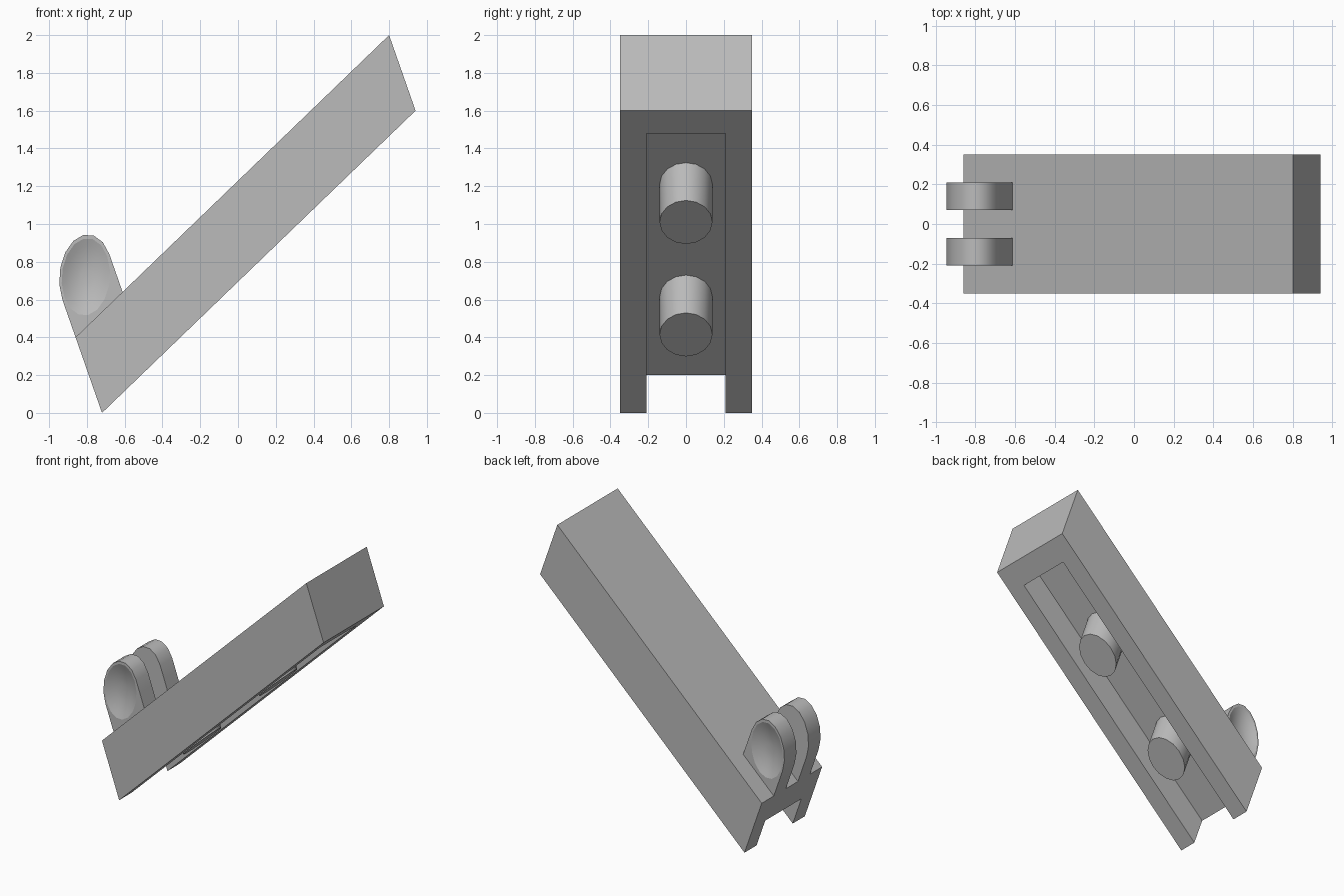
import bpy, bmesh, math
from mathutils import Vector

if "Cube" in bpy.data.objects:
    bpy.data.objects.remove(bpy.data.objects["Cube"])

# Sheared frame: u runs up the slope, v through the thickness (both 0..1 on the body)
ORIGIN = Vector((-0.72, 0, 0))
U = Vector((1.66, 0, 1.6))
V = Vector((-0.14, 0, 0.4))

grey = bpy.data.materials.new("light grey")
grey.diffuse_color = (0.5, 0.5, 0.5, 1)
grey.use_nodes = True
grey.node_tree.nodes["Principled BSDF"].inputs["Base Color"].default_value = grey.diffuse_color


def P(u, y, v):
    return ORIGIN + U * u + V * v + Vector((0, y, 0))


def build(name, faces):
    """faces: list of (list of (u, y, v) points, smooth flag)"""
    bm = bmesh.new()
    for pts, smooth in faces:
        f = bm.faces.new([bm.verts.new(P(*p)) for p in pts])
        f.smooth = smooth
    bmesh.ops.remove_doubles(bm, verts=bm.verts, dist=1e-5)
    bmesh.ops.recalc_face_normals(bm, faces=bm.faces)
    me = bpy.data.meshes.new(name)
    bm.to_mesh(me)
    bm.free()
    me.materials.append(grey)
    ob = bpy.data.objects.new(name, me)
    bpy.context.collection.objects.link(ob)
    return ob


def bridge(a, b, smooth):
    n = len(a)
    return [([a[i], a[(i + 1) % n], b[(i + 1) % n], b[i]], smooth) for i in range(n)]


# Slanted body with a channel underneath, open at the low end
W, C, E, R = 0.35, 0.21, 0.925, 0.5
body = [
    [(0, -W, 1), (1, -W, 1), (1, W, 1), (0, W, 1)],
    [(1, -W, 0), (1, W, 0), (1, W, 1), (1, -W, 1)],
    [(0, -W, 0), (1, -W, 0), (1, W, 0), (0, W, 0),
     (0, C, 0), (E, C, 0), (E, -C, 0), (0, -C, 0)],
    [(0, -W, 0), (0, -C, 0), (0, -C, R), (0, C, R),
     (0, C, 0), (0, W, 0), (0, W, 1), (0, -W, 1)],
    [(0, -C, R), (E, -C, R), (E, C, R), (0, C, R)],
    [(E, -C, 0), (E, C, 0), (E, C, R), (E, -C, R)],
]
for s in (-1, 1):
    body.append([(0, s * W, 0), (1, s * W, 0), (1, s * W, 1), (0, s * W, 1)])
    body.append([(0, s * C, 0), (E, s * C, 0), (E, s * C, R), (0, s * C, R)])
build("slanted_body", [(f, False) for f in body])

N = 16
ANG = [2 * math.pi * i / N for i in range(N)]

# Round pins inside the channel
for name, cu in (("lower_pin", 0.259), ("upper_pin", 0.631)):
    ring = [[(cu + 0.072 * math.cos(a), 0.14 * math.sin(a), v) for a in ANG] for v in (0, R)]
    build(name, [(ring[0], False), (ring[1], False)] + bridge(ring[0], ring[1], True))

# Hinge ears: round top, square foot, shallow dish on the outer side
RU, RV, CV = 0.075, 0.475, 1.5


def ear_outline(y):
    pts = []
    for a in ANG:
        c, s = math.cos(a), math.sin(a)
        if s < -1e-6:
            k = 1 / max(abs(c), abs(s))
            pts.append((RU + RU * c * k, y, CV + 0.5 * s * k))
        else:
            pts.append((RU + RU * c, y, CV + RV * s))
    return pts


def dish_ring(side, t):
    y = side * (0.21 - 0.04 * (1 - t * t))
    return [(RU + 0.91 * RU * t * math.cos(a), y, CV + 0.91 * RV * t * math.sin(a)) for a in ANG]


for side, name in ((-1, "front_ear"), (1, "back_ear")):
    outer, inner = ear_outline(side * 0.21), ear_outline(side * 0.07)
    rings = [dish_ring(side, t) for t in (1, 0.8, 0.6, 0.4, 0.2)]
    faces = [(inner, False)] + bridge(outer, rings[0], False)
    for pts, _ in bridge(outer, inner, True):
        foot = all(p[2] < 1.001 for p in pts)
        faces.append((pts, not foot))
    for a, b in zip(rings, rings[1:]):
        faces += bridge(a, b, True)
    faces.append((rings[-1], True))
    build(name, faces)
